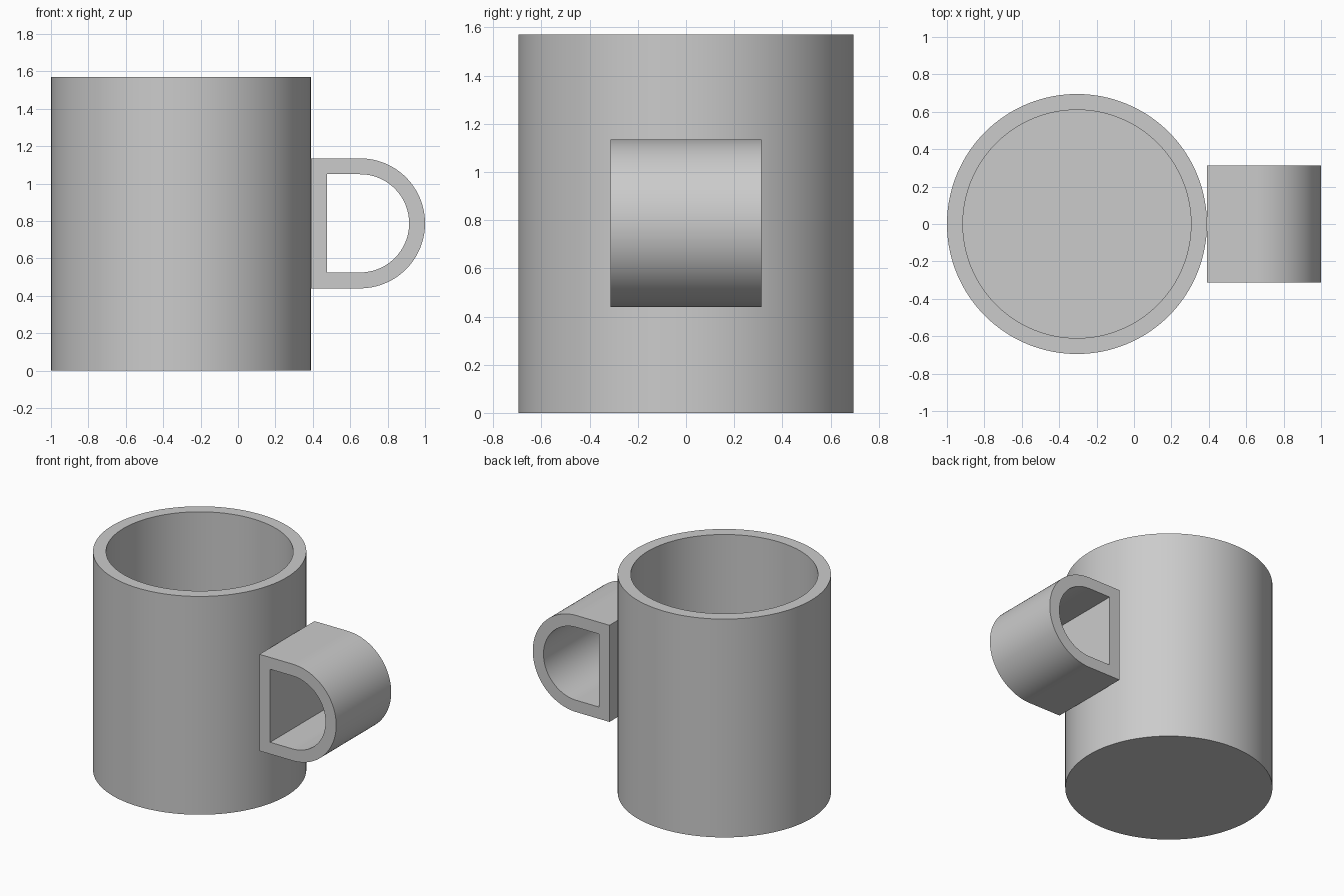
import bpy
import bmesh
import math
from mathutils import Matrix

cube = bpy.data.objects.get("Cube")
if cube:
    bpy.data.objects.remove(cube, do_unlink=True)

WALL = 0.085
SEGMENTS = 128

# One plain grey for the whole mug
grey = bpy.data.materials.new("plain grey")
grey.use_nodes = True
colour = (0.6, 0.6, 0.6, 1)
grey.diffuse_color = colour
grey.node_tree.nodes["Principled BSDF"].inputs["Base Color"].default_value = colour


def finish(name, bm):
    bmesh.ops.recalc_face_normals(bm, faces=bm.faces)
    mesh = bpy.data.meshes.new(name)
    bm.to_mesh(mesh)
    bm.free()
    mesh.materials.append(grey)
    obj = bpy.data.objects.new(name, mesh)
    bpy.context.collection.objects.link(obj)
    bpy.ops.object.select_all(action="DESELECT")
    obj.select_set(True)
    bpy.context.view_layer.objects.active = obj
    bpy.ops.object.shade_smooth_by_angle(angle=math.radians(30))
    return obj


# Cup: a wall and floor profile turned about the vertical axis
radius, height = 0.695, 1.57
inner = radius - WALL
profile = [(0, 0), (radius, 0), (radius, height), (inner, height), (inner, WALL), (0, WALL)]
bm = bmesh.new()
verts = [bm.verts.new((r, 0, z)) for r, z in profile]
edges = [bm.edges.new(pair) for pair in zip(verts, verts[1:])]
bmesh.ops.spin(bm, geom=verts + edges, cent=(0, 0, 0), axis=(0, 0, 1),
               angle=math.tau, steps=SEGMENTS)
bmesh.ops.remove_doubles(bm, verts=bm.verts, dist=0.0001)
bmesh.ops.transform(bm, matrix=Matrix.Translation((radius - 1, 0, 0)), verts=bm.verts)
finish("cup", bm)


# Handle: a D-shaped ring extruded across the width
def d_outline(flat_x, r, centre_x=0.6525, centre_z=0.7875, steps=64):
    arc = [(centre_x + r * math.cos(a), centre_z + r * math.sin(a))
           for a in (math.pi * (i / steps - 0.5) for i in range(steps + 1))]
    return [(flat_x, centre_z - r)] + arc + [(flat_x, centre_z + r)]


half_width = 0.3125
outer_r = 0.3475
flat = 0.39
bm = bmesh.new()
loops = []
for points in (d_outline(flat, outer_r), d_outline(flat + WALL, outer_r - WALL)):
    loops.append([bm.verts.new((x, -half_width, z)) for x, z in points])
outside, inside = loops
count = len(outside)
ring = []
for i in range(count):
    j = (i + 1) % count
    ring.append(bm.faces.new((outside[i], outside[j], inside[j], inside[i])))
extruded = bmesh.ops.extrude_face_region(bm, geom=ring, use_keep_orig=True)
moved = [g for g in extruded["geom"] if isinstance(g, bmesh.types.BMVert)]
bmesh.ops.translate(bm, vec=(0, 2 * half_width, 0), verts=moved)
finish("handle", bm)
